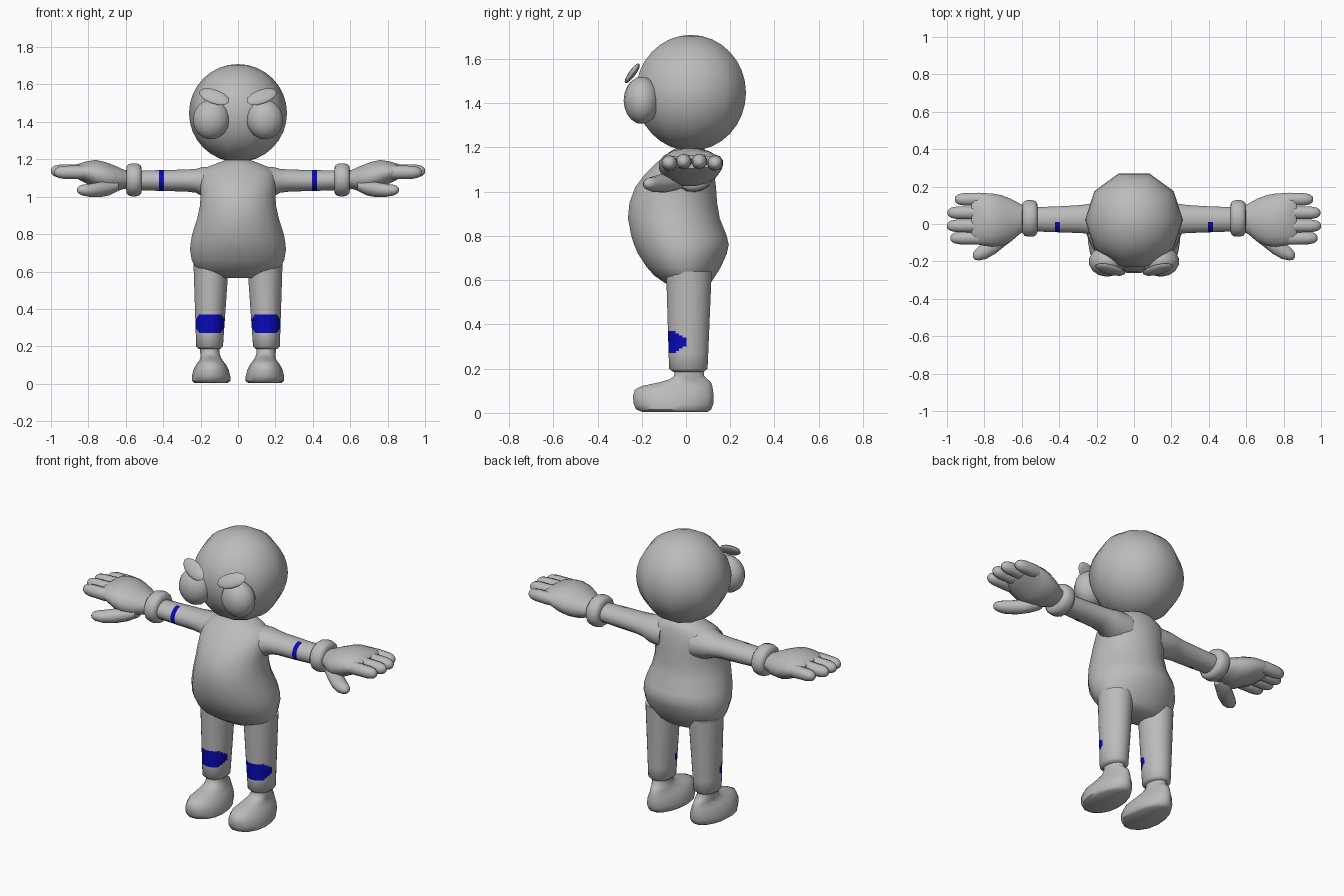
import bpy, bmesh, math
from mathutils import Matrix, Vector


def material(name, rgb):
    m = bpy.data.materials.new(name)
    m.diffuse_color = (*rgb, 1)
    return m


GREY = material("light grey", (0.5, 0.5, 0.5))
BLUE = material("deep blue", (0.003, 0.003, 0.5))


def finish(name, bm, mirror=False, rule=None, angle=50):
    bmesh.ops.recalc_face_normals(bm, faces=bm.faces[:])
    if rule:
        for f in bm.faces:
            f.material_index = int(rule(f.calc_center_median()))
    me = bpy.data.meshes.new(name)
    bm.to_mesh(me)
    bm.free()
    me.materials.append(GREY)
    if rule:
        me.materials.append(BLUE)
    ob = bpy.data.objects.new(name, me)
    bpy.context.collection.objects.link(ob)
    bpy.context.view_layer.objects.active = ob
    ob.select_set(True)
    bpy.ops.object.shade_smooth_by_angle(angle=math.radians(angle))
    ob.select_set(False)
    if mirror:
        ob.modifiers.new("Mirror", 'MIRROR').use_mirror_merge = False
    return ob


def loft(name, axis, stations, n=16, taper=0.0, **kw):
    """Skin rings along an axis; station = (t, lowA, highA, lowB, highB)."""
    bm = bmesh.new()
    rings = []
    for t, a0, a1, b0, b1 in stations:
        ring = []
        for i in range(n):
            w = 2 * math.pi * (i + 0.5) / n
            s = 1 - taper * math.sin(w)
            a = (a0 + a1) / 2 + (a1 - a0) / 2 * math.cos(w) * s
            b = (b0 + b1) / 2 + (b1 - b0) / 2 * math.sin(w)
            ring.append(bm.verts.new((t, a, b) if axis == 'x' else (a, b, t)))
        rings.append(ring)
    for r, q in zip(rings, rings[1:]):
        for i in range(n):
            j = (i + 1) % n
            bm.faces.new((r[i], r[j], q[j], q[i]))
    bm.faces.new(rings[0])
    bm.faces.new(rings[-1])
    return finish(name, bm, **kw)


def ellipsoid(name, centre, radii, rot, segs, rings, mirror=False):
    bm = bmesh.new()
    bmesh.ops.create_uvsphere(bm, u_segments=segs, v_segments=rings, radius=1)
    bm.transform(Matrix.Translation(centre) @ rot.to_4x4() @ Matrix.Diagonal((*radii, 1)))
    return finish(name, bm, mirror)


# Head, eyes and eyebrows
ellipsoid("head", (0, 0.022, 1.447), (0.262, 0.262, 0.262),
          Matrix.Rotation(math.pi / 2, 3, 'Z'), 10, 16)
ellipsoid("eye", (0.143, -0.2, 1.413), (0.1, 0.082, 0.107),
          Matrix.Rotation(math.radians(-8), 3, 'Y'), 14, 10, True)
along = Vector((0.16, 0.05, 0.06)).normalized()
up = Vector((0, 0.55, 0.83))
up = (up - along * up.dot(along)).normalized()
brow_rot = Matrix((along, up, along.cross(up))).transposed()
ellipsoid("eyebrow", (0.127, -0.243, 1.535), (0.088, 0.044, 0.015), brow_rot, 12, 8, True)

# Torso
loft("torso", 'z', [
    (0.565, -0.13, 0.13, -0.06, 0.09), (0.59, -0.2, 0.2, -0.1, 0.115),
    (0.62, -0.23, 0.23, -0.145, 0.135), (0.66, -0.25, 0.25, -0.18, 0.16),
    (0.72, -0.26, 0.26, -0.22, 0.187), (0.76, -0.255, 0.255, -0.237, 0.196),
    (0.80, -0.248, 0.248, -0.25, 0.187), (0.88, -0.222, 0.222, -0.265, 0.155),
    (0.95, -0.206, 0.206, -0.258, 0.143), (1.02, -0.202, 0.202, -0.232, 0.138),
    (1.08, -0.205, 0.205, -0.187, 0.13), (1.13, -0.2, 0.2, -0.135, 0.12),
    (1.16, -0.16, 0.16, -0.1, 0.11), (1.18, -0.11, 0.11, -0.075, 0.1),
    (1.195, -0.07, 0.07, -0.05, 0.08)], n=20)

# Arms with a band on the front half
loft("arm", 'x', [
    (0.1, -0.1, 0.12, 0.98, 1.165), (0.19, -0.075, 0.118, 1.0, 1.16),
    (0.225, -0.058, 0.112, 1.02, 1.15), (0.28, -0.05, 0.103, 1.027, 1.146),
    (0.395, -0.046, 0.096, 1.029, 1.144), (0.422, -0.045, 0.095, 1.03, 1.143),
    (0.56, -0.04, 0.09, 1.035, 1.14)], n=16, mirror=True,
    rule=lambda c: 0.395 < c.x < 0.422 and c.y < 0.022)

# Wrist cuffs
cuff = []
for x, s in ((0.515, .6), (0.518, .84), (0.53, .96), (0.547, 1), (0.567, 1),
             (0.584, .95), (0.595, .83), (0.598, .6)):
    cuff.append((x, 0.03 - 0.1 * s, 0.03 + 0.1 * s, 1.09 - 0.09 * s, 1.09 + 0.09 * s))
loft("cuff", 'x', cuff, n=16, mirror=True)

# Hands: palm, four fingers and a thumb
loft("palm", 'x', [
    (0.58, -0.035, 0.095, 1.045, 1.135), (0.61, -0.055, 0.11, 1.04, 1.145),
    (0.66, -0.098, 0.138, 1.026, 1.168), (0.71, -0.12, 0.157, 1.025, 1.187),
    (0.76, -0.125, 0.166, 1.04, 1.198), (0.81, -0.118, 0.168, 1.07, 1.19),
    (0.85, -0.108, 0.165, 1.09, 1.178), (0.87, -0.09, 0.15, 1.105, 1.165)],
    n=16, mirror=True)
for label, y, tip, z in (("little", 0.132, 0.958, 1.13), ("ring", 0.06, 0.997, 1.137),
                         ("middle", -0.01, 1.0, 1.137), ("index", -0.075, 0.982, 1.13)):
    loft(label + "_finger", 'x', [
        (x, y - r, y + r, z - r, z + r) for x, r in
        ((0.78, .03), (0.83, .037), (tip - .05, .035), (tip - .02, .029),
         (tip - .005, .018), (tip, .008))], n=10, mirror=True)
loft("thumb", 'x', [
    (0.64, -0.08, 0.0, 1.03, 1.09), (0.69, -0.12, 0.0, 1.005, 1.085),
    (0.74, -0.16, -0.045, 0.996, 1.08), (0.79, -0.188, -0.085, 0.997, 1.07),
    (0.83, -0.196, -0.12, 1.005, 1.065), (0.85, -0.192, -0.14, 1.015, 1.058),
    (0.86, -0.18, -0.155, 1.027, 1.045)], n=12, mirror=True)

# Legs with knee patches narrowing towards the sides
zs = [0.19, 0.2, 0.27] + [0.27 + 0.01 * i for i in range(1, 11)] + [0.45, 0.55, 0.64]
legs = []
for z in zs:
    k = (z - 0.2) / 0.4
    legs.append((z, 0.08 - 0.028 * k, 0.224 + 0.013 * k, -0.077 - 0.012 * k, 0.098 + 0.017 * k))
legs[0] = (0.185, 0.095, 0.208, -0.058, 0.08)
loft("leg", 'z', legs, n=32, mirror=True,
     rule=lambda c: c.y < 0 and abs(c.z - 0.32) < min(0.046, 0.012 - c.y * 0.75))

# Shoes, wider at the toe
loft("shoe", 'z', [
    (0.004, 0.055, 0.232, -0.2, 0.1), (0.015, 0.042, 0.246, -0.228, 0.117),
    (0.04, 0.042, 0.246, -0.24, 0.127), (0.075, 0.05, 0.238, -0.244, 0.129),
    (0.105, 0.066, 0.222, -0.235, 0.125), (0.122, 0.08, 0.208, -0.2, 0.122),
    (0.138, 0.09, 0.2, -0.125, 0.115), (0.152, 0.096, 0.2, -0.075, 0.1),
    (0.168, 0.1, 0.202, -0.055, 0.083), (0.2, 0.1, 0.202, -0.052, 0.08)],
    n=16, taper=0.13, mirror=True)
